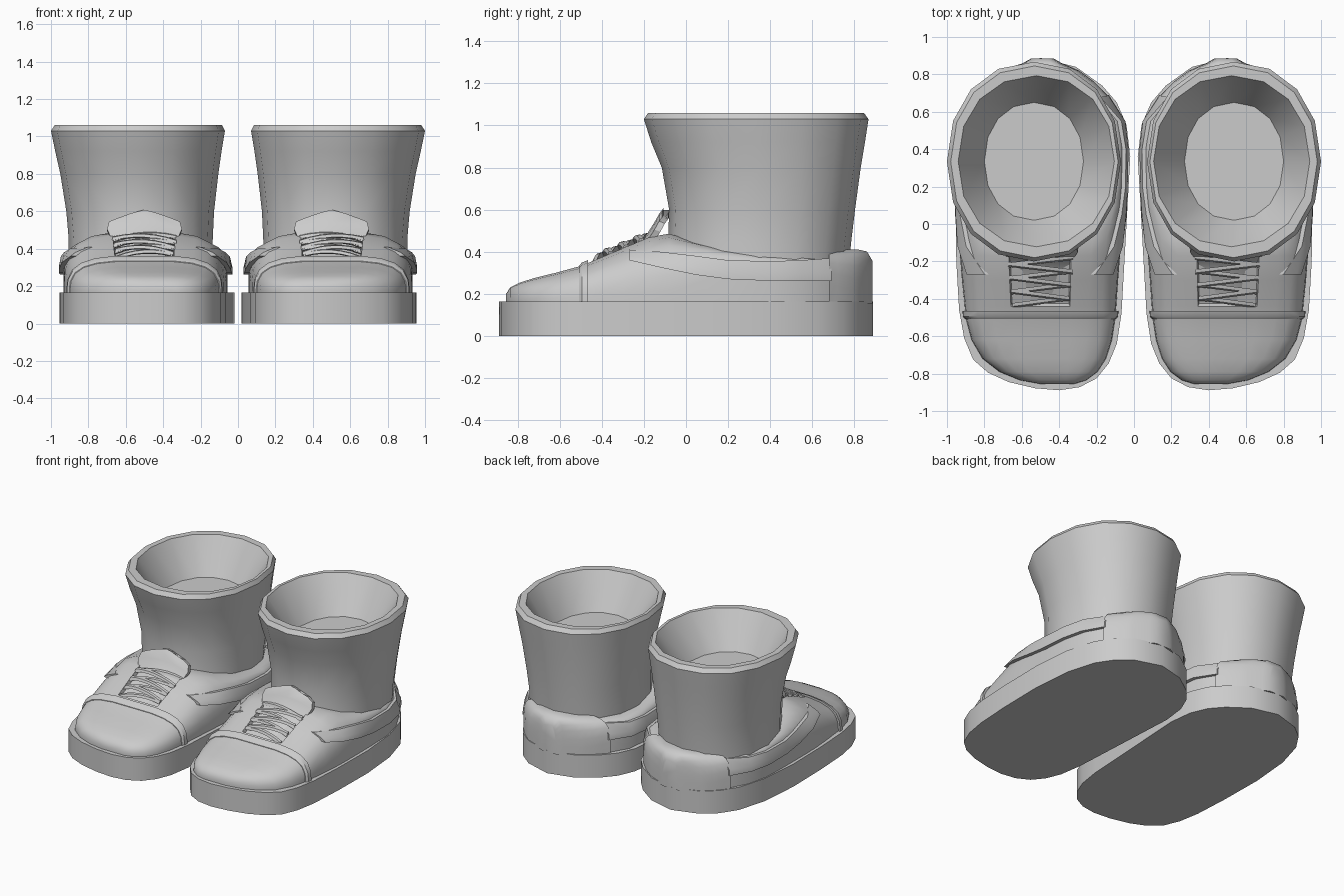
import bpy, bmesh, math

if "Cube" in bpy.data.objects:
    bpy.data.objects.remove(bpy.data.objects["Cube"])

grey = bpy.data.materials.new("plain grey")
grey.diffuse_color = (0.6, 0.6, 0.6, 1)
grey.use_nodes = True
grey.node_tree.nodes["Principled BSDF"].inputs["Base Color"].default_value = grey.diffuse_color
BASE = 0.155


def finish(name, bm, angle=32):
    """Make a mirrored, softly shaded object from a bmesh."""
    bmesh.ops.recalc_face_normals(bm, faces=bm.faces)
    me = bpy.data.meshes.new(name)
    bm.to_mesh(me)
    bm.free()
    me.materials.append(grey)
    ob = bpy.data.objects.new(name, me)
    bpy.context.collection.objects.link(ob)
    bpy.ops.object.select_all(action='DESELECT')
    ob.select_set(True)
    bpy.context.view_layer.objects.active = ob
    bpy.ops.object.shade_smooth_by_angle(angle=math.radians(angle))
    mod = ob.modifiers.new("pair", 'MIRROR')
    mod.use_mirror_merge = False
    return ob


def loft(rings):
    """Skin closed rings of equal length and cap both ends."""
    bm = bmesh.new()
    rows = [[bm.verts.new(p) for p in r] for r in rings]
    n = len(rows[0])
    for a, b in zip(rows, rows[1:]):
        for i in range(n):
            j = (i + 1) % n
            bm.faces.new((a[i], a[j], b[j], b[i]))
    bm.faces.new(rows[0])
    bm.faces.new(rows[-1])
    return bm


def interp(table, y):
    if y <= table[0][0]:
        return table[0][1:]
    for a, b in zip(table, table[1:]):
        if y <= b[0]:
            t = (y - a[0]) / (b[0] - a[0])
            return [p + (q - p) * t for p, q in zip(a[1:], b[1:])]
    return table[-1][1:]


# Shoe body: y, inner x, outer x, top z, squareness power
BODY = [(-.855, .32, .50, .20, .6), (-.835, .255, .61, .232, .6), (-.79, .195, .72, .255, .6),
        (-.72, .15, .81, .277, .6), (-.62, .118, .868, .302, .6), (-.5, .10, .90, .335, .6),
        (-.44, .095, .905, .36, .6), (-.3, .085, .92, .42, .6), (-.17, .075, .93, .475, .6),
        (-.08, .07, .932, .49, .57), (.0, .066, .932, .465, .45), (.1, .062, .932, .435, .3),
        (.2, .06, .932, .41, .2), (.4, .055, .925, .385, .17), (.55, .072, .89, .385, .2),
        (.68, .15, .82, .39, .35), (.76, .23, .75, .395, .45), (.82, .31, .68, .395, .5),
        (.86, .40, .58, .39, .5)]
ANGLES = [0, 3, 12, 28, 45, 62, 78]
ANGLES = ANGLES + [180 - a for a in reversed(ANGLES)]


def section(y, grow=0.0, place=None):
    xi, xo, top, p = interp(BODY, y)
    cx, hw, h = (xi + xo) / 2, (xo - xi) / 2 + grow, top + grow - BASE
    ring = []
    for a in ANGLES:
        c, s = math.cos(math.radians(a)), math.sin(math.radians(a))
        ring.append((cx + hw * math.copysign(abs(c) ** p, c),
                     y if place is None else place, BASE + h * abs(s) ** p))
    return ring


def side_x(y, z, sign):
    """Surface x of the body at a given y and z."""
    xi, xo, top, p = interp(BODY, y)
    f = min(1, max(0, (z - BASE) / (top - BASE)))
    return (xi + xo) / 2 + sign * (xo - xi) / 2 * (1 - f ** (2 / p)) ** (p / 2)


# Sole
OUTLINE = [(.955, .13), (.95, -.2), (.935, -.46), (.908, -.61), (.86, -.725), (.78, -.795),
           (.67, -.845), (.53, -.878), (.40, -.889), (.29, -.872), (.20, -.825), (.135, -.745),
           (.092, -.64), (.067, -.48), (.04, 0), (.02, .36), (.04, .53), (.092, .65), (.17, .74),
           (.31, .84), (.5, .888), (.69, .83), (.79, .75), (.87, .63), (.93, .42)]
finish("sole", loft([[(x, y, z) for x, y in OUTLINE] for z in (0, .165)]))

# Upper with sunken lace opening
bm = loft([section(r[0]) for r in BODY])
opening = []
for f in bm.faces:
    c = f.calc_center_median()
    xi, xo = interp(BODY, c.y)[:2]
    if -.44 < c.y < -.08 and abs(c.x - (xi + xo) / 2) < .1 and c.z > .3:
        opening.append(f)
bmesh.ops.recalc_face_normals(bm, faces=bm.faces)
bmesh.ops.inset_region(bm, faces=opening, thickness=.008, depth=-.025)
finish("upper", bm)

# Toe cap lip and heel counter
finish("toe_cap_lip", loft([section(-.508, .004), section(-.495, .014), section(-.465, .014)]))
finish("heel_counter", loft([section(.68, .016), section(.72, .018), section(.76, .018),
                             section(.79, .018), section(.82, .018), section(.86, .014),
                             section(.86, -.03, .885)]), 45)

# Side bands: y, low z, high z
BAND = [(-.27, .36, .41), (-.12, .325, .40), (.05, .29, .38), (.2, .27, .36),
        (.4, .262, .355), (.55, .262, .36), (.69, .262, .37)]
for name, sign in (("outer_band", 1), ("inner_band", -1)):
    rings = []
    for y, lo, hi in BAND:
        mid = lo + (hi - lo) * .4
        xl, xm, xh = (side_x(y, z, sign) for z in (lo, mid, hi))
        rings.append([(xl - .03 * sign, y, lo), (xl + .026 * sign, y, lo),
                      (xm + .026 * sign, y, mid),
                      (xh + .02 * sign, y, hi), (xh - .03 * sign, y, hi)])
    finish(name, loft(rings))

# Tongue: y, z, half width
TONGUE = [(-.42, .335, .14), (-.25, .415, .16), (-.185, .475, .175), (-.15, .53, .2),
          (-.128, .57, .19), (-.113, .59, .14), (-.108, .598, .08)]
ARC = [(-1, -.025), (-.5, 0), (0, .01), (.5, 0), (1, -.025)]
rings = []
for y, z, w in TONGUE:
    rings.append([(.5 + w * u, y, z + d) for u, d in ARC]
                 + [(.5 + w * u, y + .028, z + d - .01) for u, d in reversed(ARC)])
finish("tongue", loft(rings))

# Laces: crossing flat cords
for i in range(7):
    y0 = -.415 + i * .036
    slant = .02 if i % 2 else -.02
    rings = []
    for k in range(7):
        u = -1 + k / 3
        y = y0 + slant * u
        z = interp(BODY, y)[2] + .014 - .025 * u * u + (.008 if i % 2 else 0)
        x = .5 + (.15 + .004 * i) * u
        rings.append([(x, y - .014, z - .008), (x, y - .006, z + .008),
                      (x, y + .012, z + .012), (x, y + .012, z - .012)])
    finish("lace_%d" % (i + 1), loft(rings))

# Ankle shaft, rim and inside: z, x range, y range
SHAFT = [(.3, .14, .905, -.09, .77), (.45, .135, .905, -.085, .785), (.6, .128, .918, -.08, .803),
         (.8, .105, .95, -.115, .83), (.92, .088, .977, -.165, .85), (1.03, .07, 1.0, -.2, .867),
         (1.06, .085, .98, -.18, .845), (1.06, .105, .94, -.122, .793), (.81, .27, .80, .02, .65)]
N = 16
rings = []
for z, x0, x1, y0, y1 in SHAFT:
    ring = []
    for i in range(N):
        c, s = math.cos(math.tau * i / N), math.sin(math.tau * i / N)
        ring.append(((x0 + x1) / 2 + (x1 - x0) / 2 * math.copysign(abs(c) ** .93, c),
                     (y0 + y1) / 2 + (y1 - y0) / 2 * math.copysign(abs(s) ** .93, s), z))
    rings.append(ring)
finish("ankle_shaft", loft(rings))
